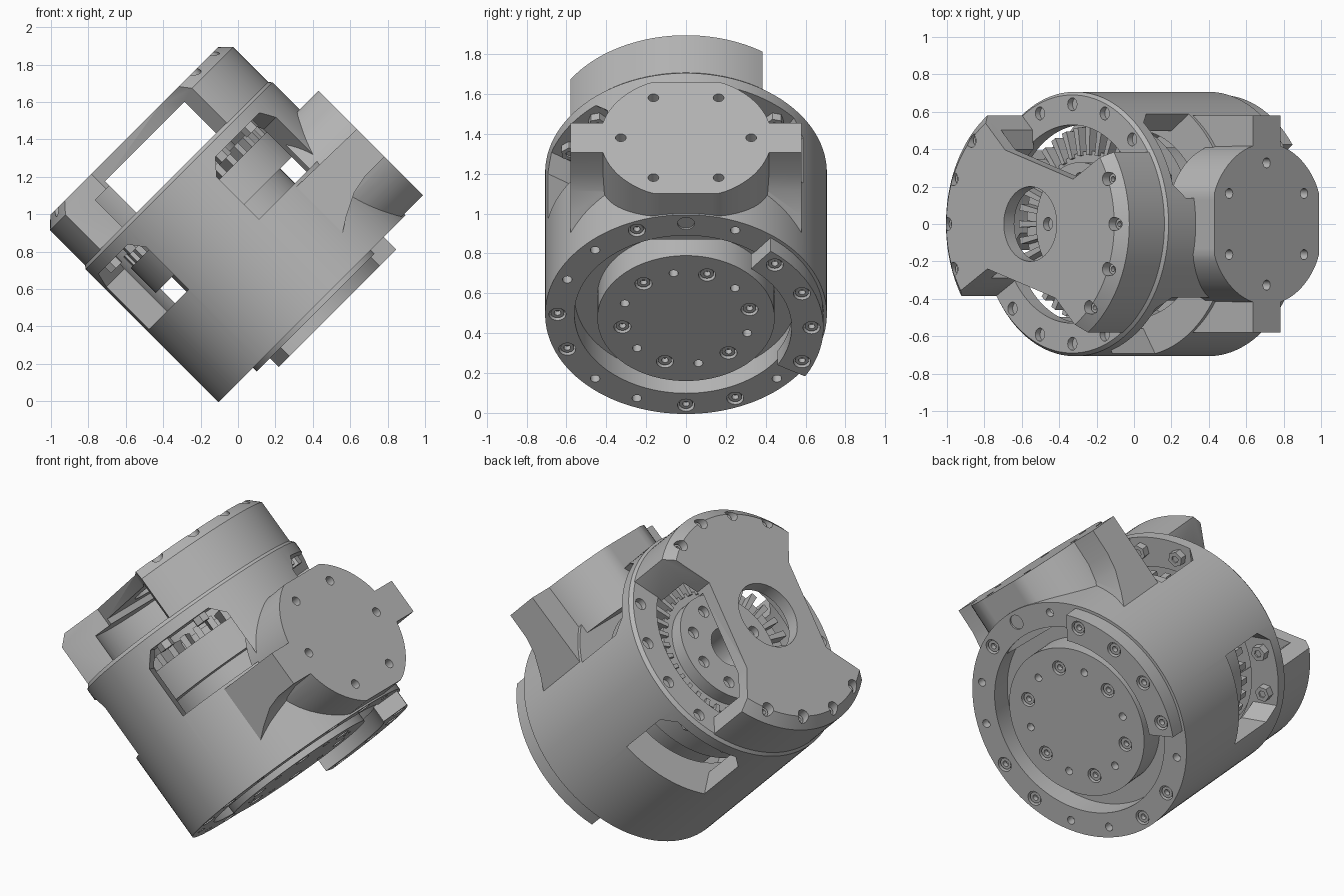
import bpy, bmesh
from math import sin, cos, radians
from mathutils import Matrix

if "Cube" in bpy.data.objects:
    bpy.data.objects.remove(bpy.data.objects["Cube"])

metal = bpy.data.materials.new("plain_grey_metal")
metal.use_nodes = True
GREY = (0.47, 0.47, 0.47, 1)
metal.diffuse_color = GREY
metal.node_tree.nodes["Principled BSDF"].inputs["Base Color"].default_value = GREY

# Parts are built upright around the drum axis, then tilted into place
TILT = Matrix.Translation((0.445, 0, 0.445)) @ Matrix.Rotation(radians(-45), 4, 'Y')
FACE_OUT = Matrix(((0, 0, 1, 0), (1, 0, 0, 0), (0, 1, 0, 0), (0, 0, 0, 1)))
ALONG_Y = Matrix.Rotation(radians(90), 4, 'X')
STEP = 22.5
BOLT_R = 0.65
parts = []


def spin(angle):
    return Matrix.Rotation(radians(angle), 4, 'Z')


def at(angle, radius, z=0):
    return spin(angle) @ Matrix.Translation((radius, 0, z))


def lathe(bm, profile, seg=96, mat=Matrix()):
    """Revolve a closed (radius, height) profile around z."""
    rings = []
    for i in range(seg):
        m = mat @ spin(360 * i / seg)
        rings.append([bm.verts.new(m @ Matrix.Translation((r, 0, z)).translation) for r, z in profile])
    n = len(profile)
    new = [v for ring in rings for v in ring]
    for i in range(seg):
        a, b = rings[i], rings[(i + 1) % seg]
        for j in range(n):
            k = (j + 1) % n
            if profile[j][0] or profile[k][0]:
                bm.faces.new((a[j], b[j], b[k], a[k]))
    bmesh.ops.remove_doubles(bm, verts=new, dist=1e-5)


def rod(bm, r, z0, z1, mat=Matrix(), seg=20):
    lathe(bm, [(0, z0), (r, z0), (r, z1), (0, z1)], seg, mat)


def prism(bm, pts, z0, z1, mat=Matrix()):
    lo, hi = ([bm.verts.new(mat @ Matrix.Translation((x, y, z)).translation) for x, y in pts]
              for z in (z0, z1))
    bm.faces.new(lo[::-1])
    bm.faces.new(hi)
    for i in range(len(pts)):
        j = (i + 1) % len(pts)
        bm.faces.new((lo[i], lo[j], hi[j], hi[i]))


def part(name, build):
    bm = bmesh.new()
    build(bm)
    bmesh.ops.dissolve_degenerate(bm, edges=bm.edges, dist=1e-6)
    bmesh.ops.recalc_face_normals(bm, faces=bm.faces)
    me = bpy.data.meshes.new(name)
    bm.to_mesh(me)
    bm.free()
    me.materials.append(metal)
    ob = bpy.data.objects.new(name, me)
    bpy.context.scene.collection.objects.link(ob)
    parts.append(ob)
    return ob


def carve(ob, build, operation='DIFFERENCE'):
    """Apply a boolean with a temporary cutter."""
    cutter = part("cutter", build)
    parts.remove(cutter)
    cutter.hide_render = True
    mod = ob.modifiers.new("carve", 'BOOLEAN')
    mod.operation, mod.solver, mod.object = operation, 'EXACT', cutter
    bpy.context.view_layer.update()
    me = bpy.data.meshes.new_from_object(ob.evaluated_get(bpy.context.evaluated_depsgraph_get()))
    ob.modifiers.clear()
    ob.data = me
    bpy.data.objects.remove(cutter)


def screw(bm, mat, r=0.034, h=0.03):
    lathe(bm, [(r * 0.5, 0), (r, 0), (r, h), (r * 0.5, h)], 16, mat)


# Drum shell with stepped bore, four windows and bolt holes in both rims
drum = part("drum_shell", lambda bm: lathe(bm, [
    (0.56, 0.07), (0.707, 0.07), (0.707, 1.075), (0.69, 1.096), (0.53, 1.096), (0.53, 1.01),
    (0.56, 1.01), (0.56, 0.608), (0.5, 0.608), (0.5, 0.2), (0.56, 0.2)], 128))
WINDOWS = [-56.25 + 90 * i for i in range(4)]


def window_cut(bm):
    shape = [(-0.27, 0.608), (0.27, 0.608), (0.27, 0.93), (0.2, 1.01), (-0.2, 1.01), (-0.27, 0.93)]
    for a in WINDOWS:
        prism(bm, shape, 0.4, 0.9, spin(a) @ FACE_OUT)


carve(drum, window_cut)
BIG = {0, 2, 3, 4, 5, 7, 8, 11, 12, 15}
ARC = {2, 3, 4, 5}
PLATE_BOLTS = {0, 1, 15, 14, 8, 9, 7, 6}


def rim_holes(bm):
    for k in range(16):
        if k not in ARC:
            rod(bm, 0.043 if k in BIG else 0.024, 0.0, 0.12, at(k * STEP, BOLT_R - 0.005))
        if k not in PLATE_BOLTS:
            rod(bm, 0.035, 1.06, 1.2, at(k * STEP, BOLT_R - 0.01))


carve(drum, rim_holes)

# Arc-shaped stop segment on the lower rim
arc = [radians(38 + 82 * i / 20) for i in range(21)]
stop = part("stop_segment", lambda bm: prism(
    bm, [(0.69 * cos(t), 0.69 * sin(t)) for t in arc] +
        [(0.53 * cos(t), 0.53 * sin(t)) for t in arc[::-1]], -0.025, 0.075))
carve(stop, lambda bm: [rod(bm, 0.043, -0.1, 0.02, at(k * STEP, 0.63)) for k in ARC])

# Output disc with two sets of six holes
disc = part("output_disc", lambda bm: rod(bm, 0.445, 0.042, 0.22, seg=96))


def disc_holes(bm):
    for i in range(6):
        rod(bm, 0.043, 0, 0.09, at(19 + 60 * i, 0.325))
        rod(bm, 0.023, 0, 0.09, at(49 + 60 * i, 0.325))


carve(disc, disc_holes)


# Inner motor: floor, core, rotor band and cooling fins
def motor(bm):
    lathe(bm, [(0.12, 0.2), (0.53, 0.2), (0.53, 0.26), (0.41, 0.26), (0.41, 0.72), (0.53, 0.72),
               (0.53, 0.91), (0.39, 0.91), (0.39, 0.96), (0.12, 0.96)])


part("motor_core", motor)


def fins(bm):
    for i in range(36):
        prism(bm, [(0.37, -0.012), (0.52, -0.018), (0.52, 0.018), (0.37, 0.012)],
              0.9, 0.98, spin(10 * i))


part("cooling_fins", fins)
hub = part("hub_flange", lambda bm: lathe(
    bm, [(0.12, 0.9), (0.33, 0.9), (0.33, 1.04), (0.12, 1.04)], 64))
carve(hub, lambda bm: [rod(bm, 0.035, 1.0, 1.1, at(45 * i, 0.24)) for i in range(8)])

# Waisted top bridge standing on two legs
bridge = part("top_bridge", lambda bm: lathe(
    bm, [(0, 1.09), (0.693, 1.09), (0.693, 1.358), (0.635, 1.414), (0, 1.414)], 128))
HALF = [(-0.9, 0.58), (-0.38, 0.58), (-0.19, 0.396), (0.324, 0.24), (0.576, 0.385), (0.9, 0.385)]
carve(bridge, lambda bm: prism(bm, HALF + [(-x, -y) for x, y in HALF], 1.0, 1.5), 'INTERSECT')
carve(bridge, lambda bm: prism(
    bm, [(-0.3, -0.9), (0.3, -0.9), (0.3, 0.9), (-0.3, 0.9)], 1.0, 1.335))
carve(bridge, lambda bm: rod(bm, 0.2, 1.2, 1.5, seg=64))
carve(bridge, lambda bm: rod(bm, 0.5, 1.0, 1.3, seg=64))
carve(bridge, lambda bm: [rod(bm, 0.036, 1.345, 1.5, at(k * STEP, BOLT_R - 0.02))
                          for k in PLATE_BOLTS])


# Side mount: truncated round pad with ears flaring into the drum
def pad(bm):
    pts = []
    for i in range(72):
        t = radians(5 * i + 2.5)
        pts.append((0.43 * cos(t), 0.475 + max(-0.395, min(0.395, 0.43 * sin(t)))))
    prism(bm, pts, 0.52, 0.849, FACE_OUT)


mount = part("mount_pad", pad)
ear = [(0.849, 0.37), (0.849, 0.58), (0.4, 0.59), (0.4, 0.24), (0.48, 0.29), (0.6, 0.35), (0.7, 0.37)]
carve(mount, lambda bm: prism(bm, ear, -0.58, 0.58, ALONG_Y), 'UNION')


def pad_holes(bm):
    for i in range(6):
        t = radians(60 * i)
        hole = FACE_OUT @ Matrix.Translation((0.327 * cos(t), 0.475 + 0.327 * sin(t), 0))
        rod(bm, 0.027, 0.77, 0.9, hole)


carve(mount, pad_holes)


# Fasteners: socket heads in the holes, hex nuts under the upper rim
def heads(bm):
    for k in BIG:
        screw(bm, at(k * STEP, 0.63 if k in ARC else BOLT_R - 0.005, -0.015 if k in ARC else 0.08))
    for i in range(6):
        screw(bm, at(19 + 60 * i, 0.325, 0.052))
    for k in PLATE_BOLTS:
        screw(bm, at(k * STEP, BOLT_R - 0.02, 1.34), 0.028)


part("socket_screws", heads)


def nuts(bm):
    for a in WINDOWS:
        for side in (-1, 1):
            m = at(a + side * STEP / 2, BOLT_R - 0.02)
            lathe(bm, [(0.022, 0.965), (0.046, 0.965), (0.046, 1.015), (0.022, 1.015)], 6, m)
            rod(bm, 0.022, 0.975, 1.015, m, 12)


part("hex_nuts", nuts)

# Tilt everything and shade smooth with sharp edges kept
for ob in bpy.context.view_layer.objects:
    ob.select_set(ob in parts)
for ob in parts:
    ob.data.transform(TILT)
bpy.context.view_layer.objects.active = parts[0]
bpy.ops.object.shade_smooth_by_angle(angle=radians(30))
